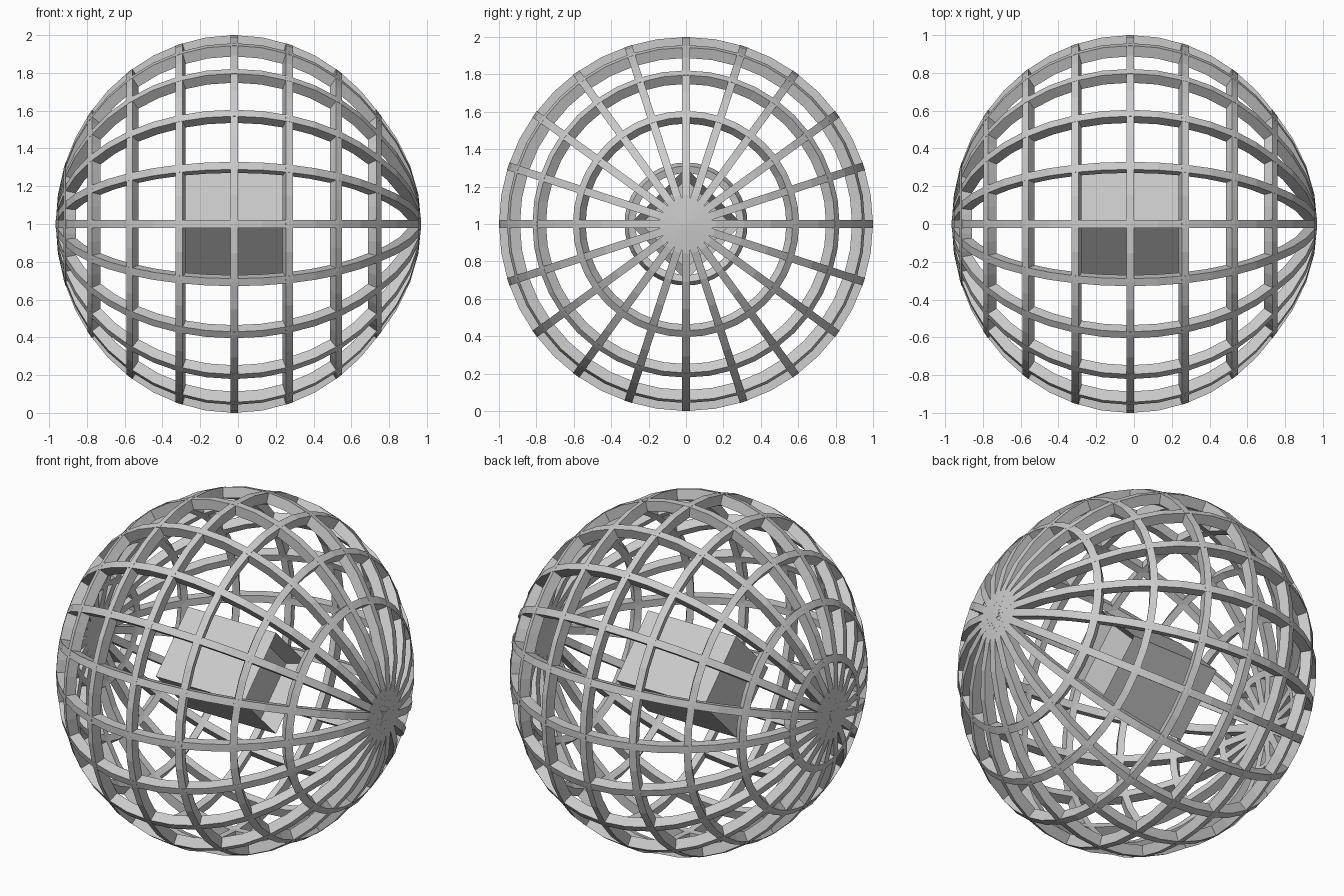
import bpy, bmesh
from math import sin, cos, pi, radians

if "Cube" in bpy.data.objects:
    bpy.data.objects.remove(bpy.data.objects["Cube"])

CX, W, DEPTH = -0.02, 0.042, 0.94    # centre offset, bar width, inner scale
SPOKES, SUB = 20, 2


def finish(name, bm):
    bmesh.ops.recalc_face_normals(bm, faces=bm.faces)
    me = bpy.data.meshes.new(name)
    bm.to_mesh(me)
    bm.free()
    ob = bpy.data.objects.new(name, me)
    bpy.context.collection.objects.link(ob)
    return ob


def shell_point(lat, lon, s, side=0.0):
    """Point on the cage shell, axis along x, shifted sideways around the axis."""
    a = 0.945 + 0.045 * max(0, (sin(lat) - 0.8) / 0.2)
    r = s * cos(lat)
    return (CX + a * s * sin(lat),
            r * cos(lon) - side * sin(lon),
            1 + r * sin(lon) + side * cos(lon))


def sweep(bm, sections, closed):
    loops = [[bm.verts.new(p) for p in sec] for sec in sections]
    n = len(loops)
    for i in range(n if closed else n - 1):
        a, b = loops[i], loops[(i + 1) % n]
        for k in range(4):
            bm.faces.new((a[k], a[(k + 1) % 4], b[(k + 1) % 4], b[k]))
    if not closed:
        bm.faces.new(loops[0])
        bm.faces.new(loops[-1][::-1])


# Hoops around the x axis (the right pole has no small hoop)
bm = bmesh.new()
for k in range(-4, 4):
    lat, h = radians(18 * k), W / 2
    secs = []
    for i in range(SPOKES * SUB):
        lon = 2 * pi * i / (SPOKES * SUB)
        secs.append([shell_point(lat - h, lon, 1), shell_point(lat + h, lon, 1),
                     shell_point(lat + h, lon, DEPTH), shell_point(lat - h, lon, DEPTH)])
    sweep(bm, secs, True)
finish("cage_hoops", bm)

# Ribs running from pole to pole
bm = bmesh.new()
for i in range(SPOKES):
    lon, h = 2 * pi * i / SPOKES, W / 2
    secs = []
    for j in range(10 * SUB + 1):
        lat = -pi / 2 + pi * j / (10 * SUB)
        secs.append([shell_point(lat, lon, 1, -h), shell_point(lat, lon, 1, h),
                     shell_point(lat, lon, DEPTH, h), shell_point(lat, lon, DEPTH, -h)])
    sweep(bm, secs, False)
finish("cage_ribs", bm)

# Diamond-section block in the middle, with a recess in its right end
bm = bmesh.new()
R = 0.30
secs = [[(x, R * cos(k * pi / 2), 1 + R * sin(k * pi / 2)) for k in range(4)]
        for x in (-0.33, 0.25)]
sweep(bm, secs, False)
bmesh.ops.recalc_face_normals(bm, faces=bm.faces)
end = [f for f in bm.faces if f.normal.x > 0.9]
bmesh.ops.inset_region(bm, faces=end, thickness=0.06)
bmesh.ops.translate(bm, verts=end[0].verts, vec=(-0.1, 0, 0))
finish("core_block", bm)
